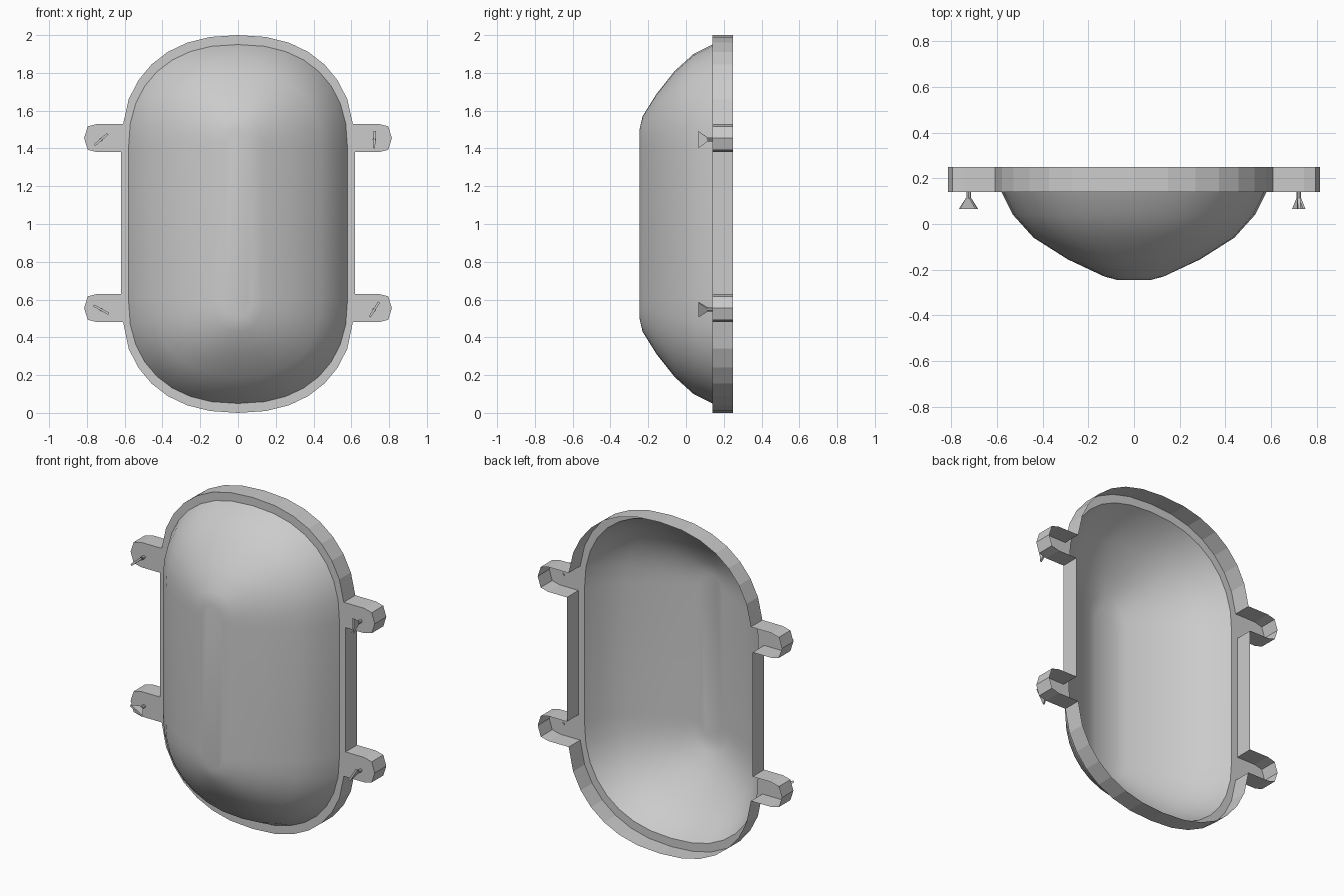
import bpy, bmesh
from math import sin, cos, pi, radians
from mathutils import Matrix

if "Cube" in bpy.data.objects:
    bpy.data.objects.remove(bpy.data.objects["Cube"])

N = 8          # segments per quarter of the rounded ends
POWER = 2.3    # slightly squared-off ellipse


def quarter(a, b):
    """Rounded corner from (a, 0) up to (0, b)."""
    pts = []
    for k in range(N + 1):
        t = k * pi / (2 * N)
        pts.append((a * max(cos(t), 0) ** (2 / POWER), b * max(sin(t), 0) ** (2 / POWER)))
    pts[-1] = (0.0, b)
    return pts


def mirrored(right):
    """Close a right half outline (bottom to top) across x = 0."""
    return right + [(-x, z) for x, z in right[-2:0:-1]]


def ring(a, half_height, s=0.4):
    q = quarter(a, half_height - s)
    return mirrored([(x, 1 - s - z) for x, z in reversed(q)] + [(x, 1 + s + z) for x, z in q])


def finish(bm, name):
    me = bpy.data.meshes.new(name)
    bm.to_mesh(me)
    bm.free()
    ob = bpy.data.objects.new(name, me)
    bpy.context.collection.objects.link(ob)
    return ob


def verts(bm, pts, y):
    return [bm.verts.new((x, y, z)) for x, z in pts]


def strip(bm, a, b):
    n = len(a)
    for i in range(n):
        bm.faces.new((a[i], a[(i + 1) % n], b[(i + 1) % n], b[i]))


# Domed cover: stacked rings closing along a central spine
bm = bmesh.new()
rows = [(0.58, 0.95, 0.14), (0.53, 0.90, 0.04), (0.44, 0.81, -0.06),
        (0.29, 0.69, -0.155), (0.13, 0.57, -0.23), (0.07, 0.50, -0.246)]
rings = [verts(bm, ring(a, h), y) for a, h, y in rows]
for r0, r1 in zip(rings, rings[1:]):
    strip(bm, r0, r1)
bm.faces.new(rings[-1])
bmesh.ops.recalc_face_normals(bm, faces=bm.faces)
if sum(f.normal.y for f in bm.faces) > 0:
    bmesh.ops.reverse_faces(bm, faces=bm.faces)
dome = finish(bm, "domed_cover")
for p in dome.data.polygons:
    p.use_smooth = True


# Rim: flange with four lugs, and a thin wall running back from its outline
def lug(z, x0, x1):
    return [(x0, z), (0.745, z), (0.795, z + 0.013), (0.815, z + 0.075),
            (0.795, z + 0.137), (0.745, z + 0.15), (x1, z + 0.15)]


end = quarter(0.62, 0.6)[2:]
outline = mirrored([(x, 0.6 - z) for x, z in reversed(end)] + lug(0.48, 0.608, 0.62)
                   + lug(1.38, 0.62, 0.608) + [(x, 1.4 + z) for x, z in end])
bm = bmesh.new()
outer = verts(bm, outline, 0.14)
inner = verts(bm, ring(0.58, 0.95), 0.14)
edges = [bm.edges.new((v[i - 1], v[i])) for v in (outer, inner) for i in range(len(v))]
bmesh.ops.triangle_fill(bm, use_beauty=True, edges=edges, normal=(0, -1, 0))
strip(bm, outer, verts(bm, outline, 0.25))
bmesh.ops.recalc_face_normals(bm, faces=bm.faces)
flange = [f for f in bm.faces if abs(f.normal.y) > 0.5]
if sum(f.normal.y for f in flange) > 0:
    bmesh.ops.reverse_faces(bm, faces=bm.faces)
bmesh.ops.dissolve_limit(bm, angle_limit=0.01, verts=bm.verts, edges=bm.edges)
rim = finish(bm, "mounting_rim")


# Wing screws: flat fan-shaped grip on a short shaft
def wing_screw(name, x, z, angle):
    bm = bmesh.new()
    fan = [(-0.009, 0.115), (-0.046, 0.065), (0.046, 0.065), (0.009, 0.115)]
    front = [bm.verts.new((u, -0.006, -y)) for u, y in fan]
    back = [bm.verts.new((u, 0.006, -y)) for u, y in fan]
    strip(bm, front, back)
    bm.faces.new(front)
    bm.faces.new(back)
    bmesh.ops.create_cone(bm, cap_ends=True, segments=8, radius1=0.01, radius2=0.01,
                          depth=0.035, matrix=Matrix.Translation((0, 0, -0.1285)))
    bmesh.ops.recalc_face_normals(bm, faces=bm.faces)
    # turn about the screw axis, then point it forward
    bm.transform(Matrix.Translation((x, 0, z)) @ Matrix.Rotation(radians(90), 4, 'X')
                 @ Matrix.Rotation(radians(angle), 4, 'Z'))
    finish(bm, name)


wing_screw("wing_screw_upper_left", -0.725, 1.447, 41)
wing_screw("wing_screw_upper_right", 0.722, 1.447, 87)
wing_screw("wing_screw_lower_left", -0.725, 0.547, -29)
wing_screw("wing_screw_lower_right", 0.722, 0.547, 58)
